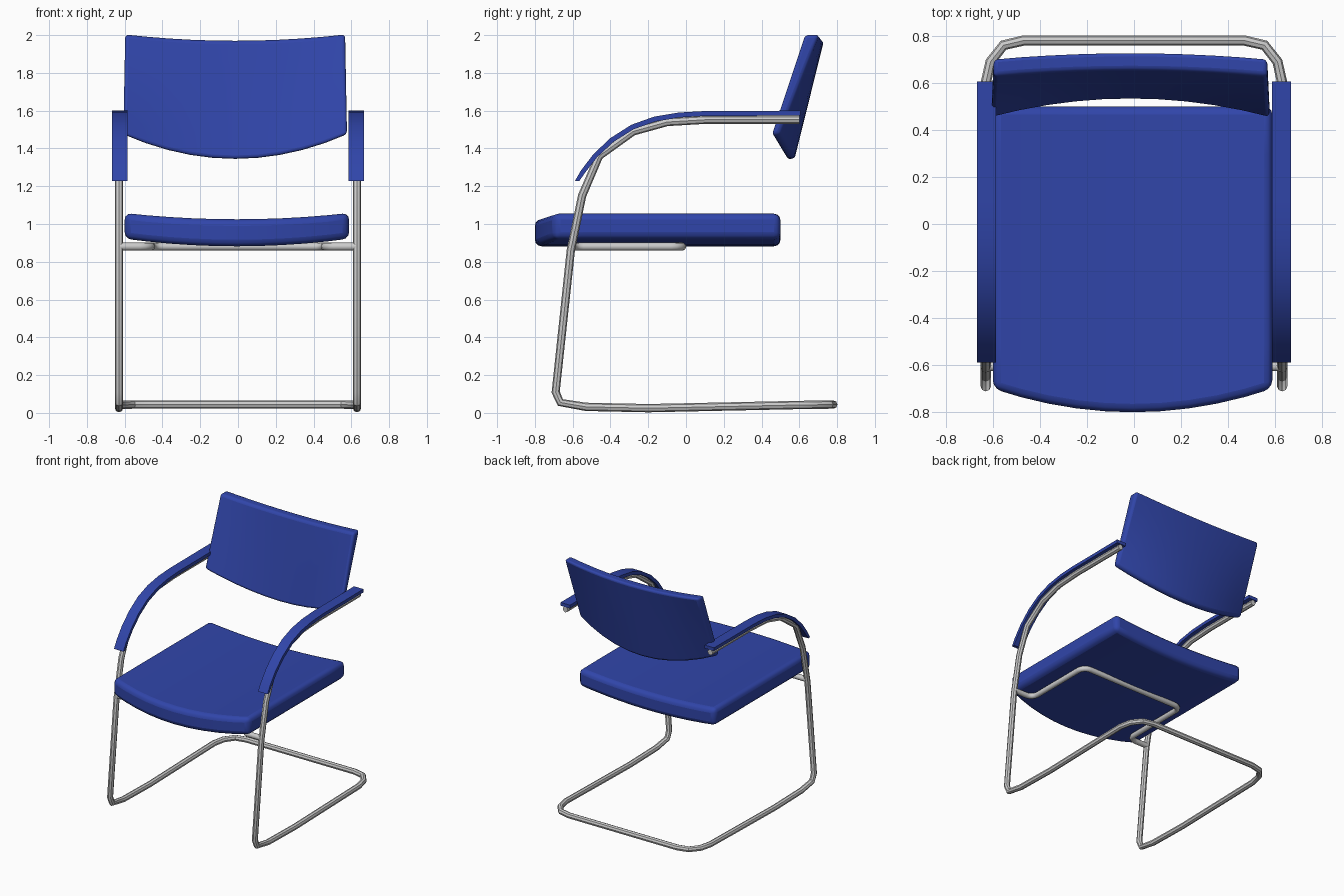
import bpy, bmesh, math

if "Cube" in bpy.data.objects:
    bpy.data.objects.remove(bpy.data.objects["Cube"])

blue = bpy.data.materials.new("blue_fabric")
blue.diffuse_color = (0.03, 0.06, 0.4, 1)
blue.use_nodes = True
blue.node_tree.nodes["Principled BSDF"].inputs["Base Color"].default_value = blue.diffuse_color


def lerp(a, b, t):
    return a + (b - a) * t


def finish(ob, angle):
    bpy.ops.object.select_all(action='DESELECT')
    ob.select_set(True)
    bpy.context.view_layer.objects.active = ob
    if ob.type == 'CURVE':
        bpy.ops.object.convert(target='MESH')
    bpy.ops.object.shade_smooth_by_angle(angle=math.radians(angle))


def mesh_object(name, bm, mat=None):
    bmesh.ops.recalc_face_normals(bm, faces=bm.faces)
    me = bpy.data.meshes.new(name)
    bm.to_mesh(me)
    bm.free()
    ob = bpy.data.objects.new(name, me)
    bpy.context.collection.objects.link(ob)
    if mat:
        me.materials.append(mat)
    return ob


def tube(name, half, radius, res, angle):
    """Round tube along a half path (x > 0) plus its mirror image."""
    pts = half + [(-x, y, z) for x, y, z in reversed(half)]
    cu = bpy.data.curves.new(name, 'CURVE')
    cu.dimensions = '3D'
    cu.bevel_depth = radius
    cu.bevel_resolution = res
    cu.use_fill_caps = True
    sp = cu.splines.new('POLY')
    sp.points.add(len(pts) - 1)
    for p, co in zip(sp.points, pts):
        p.co = (*co, 1)
    ob = bpy.data.objects.new(name, cu)
    bpy.context.collection.objects.link(ob)
    finish(ob, angle)


def cushion(name, face_a, face_b, bevel, nu=10, nv=6):
    """Closed pad between two curved surfaces, with rounded rim."""
    bm = bmesh.new()
    grids = [[[bm.verts.new(f(2 * i / nu - 1, j / nv)) for j in range(nv + 1)]
              for i in range(nu + 1)] for f in (face_a, face_b)]
    for g in grids:
        for i in range(nu):
            for j in range(nv):
                bm.faces.new((g[i][j], g[i + 1][j], g[i + 1][j + 1], g[i][j + 1]))
    a, b = grids
    for j in (0, nv):
        for i in range(nu):
            bm.faces.new((a[i][j], a[i + 1][j], b[i + 1][j], b[i][j]))
    for i in (0, nu):
        for j in range(nv):
            bm.faces.new((a[i][j], a[i][j + 1], b[i][j + 1], b[i][j]))
    ob = mesh_object(name, bm, blue)
    mod = ob.modifiers.new("rounded_rim", 'BEVEL')
    mod.width = bevel
    mod.segments = 3
    mod.angle_limit = math.radians(40)
    finish(ob, 50)


# Seat: dished across the width, bowed front edge
def seat_face(z_mid, rise):
    def f(u, v):
        return (-0.006 + 0.594 * u, lerp(-0.8 + 0.1 * u * u, 0.5, v), z_mid + rise * u * u)
    return f


cushion("seat", seat_face(1.025, 0.033), seat_face(0.882, 0.04), 0.035)


# Backrest: leaning back, curved more at the bottom than at the top
def back_face(y_low, y_high):
    def f(u, v):
        q = u * u
        return (-0.015 + lerp(0.592, 0.582, v) * u,
                lerp(y_low - 0.08 * q, y_high - 0.025 * q, v),
                lerp(1.345 + 0.13 * q, 1.97 + 0.033 * q, v))
    return f


cushion("backrest", back_face(0.53, 0.655), back_face(0.575, 0.73), 0.018)

# Continuous cantilever frame: arms, front legs, floor loop
side = [(0.6, 1.552), (0.1, 1.552), (-0.1, 1.54), (-0.28, 1.49), (-0.46, 1.36),
        (-0.55, 1.15), (-0.61, 0.86), (-0.69, 0.11), (-0.665, 0.055),
        (-0.53, 0.032), (-0.2, 0.025), (0.6, 0.042)]
frame = [(0.63, y, z) for y, z in side]
frame += [(0.61, 0.69, 0.043), (0.555, 0.76, 0.044), (0.47, 0.78, 0.044)]
tube("cantilever_frame", frame, 0.022, 2, 30)

# Tube under the seat, reaching in from the legs and across
support = [(0.63, -0.605, 0.88), (0.52, -0.605, 0.88)]
support += [(0.52 - 0.06 * math.sin(t), -0.545 - 0.06 * math.cos(t), 0.88)
            for t in (math.pi / 8 * k for k in range(1, 5))]
support += [(0.40 + 0.06 * math.cos(t), -0.08 + 0.06 * math.sin(t), 0.88)
            for t in (math.pi / 8 * k for k in range(5))]
tube("seat_support", support, 0.021, 4, 60)

# Armrest pads: flat strips following the bent arms
top = [(0.605, 1.6), (0.1, 1.598), (-0.04, 1.59), (-0.17, 1.568), (-0.29, 1.525),
       (-0.4, 1.455), (-0.49, 1.37), (-0.555, 1.285), (-0.588, 1.228)]
low = [(0.605, 1.574), (0.1, 1.572), (-0.035, 1.564), (-0.16, 1.543), (-0.277, 1.502),
       (-0.383, 1.435), (-0.47, 1.354), (-0.533, 1.273), (-0.565, 1.228)]
for name, cx in (("right_armrest", 0.627), ("left_armrest", -0.627)):
    bm = bmesh.new()
    rings = [[bm.verts.new((cx + sx * 0.041, *p)) for sx, p in
              ((-1, t), (1, t), (1, b), (-1, b))] for t, b in zip(top, low)]
    for r, s in zip(rings, rings[1:]):
        for k in range(4):
            bm.faces.new((r[k], r[(k + 1) % 4], s[(k + 1) % 4], s[k]))
    bm.faces.new(rings[0])
    bm.faces.new(rings[-1])
    finish(mesh_object(name, bm, blue), 35)
